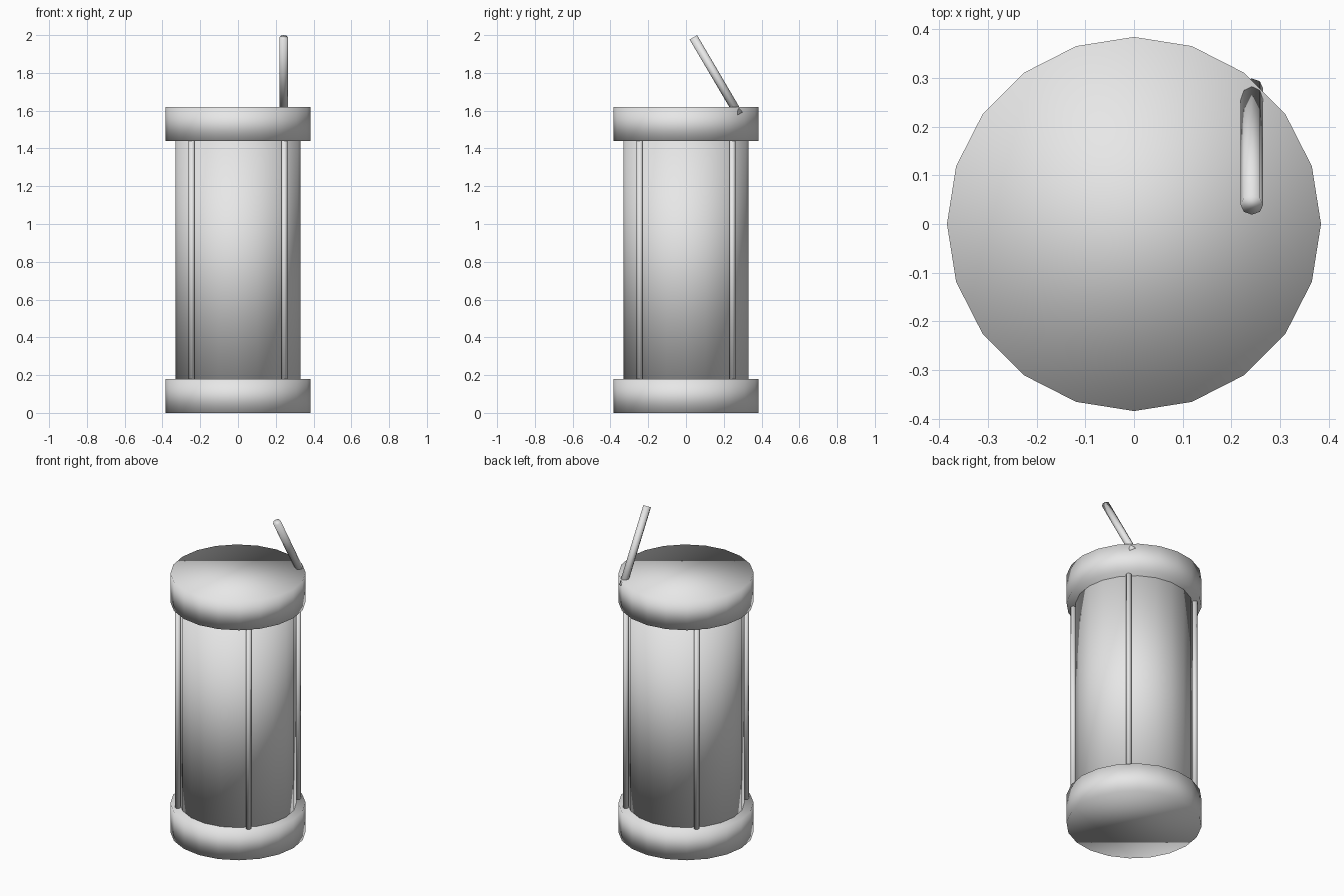
import bpy, math
from mathutils import Vector

if "Cube" in bpy.data.objects:
    bpy.data.objects.remove(bpy.data.objects["Cube"])

grey = bpy.data.materials.new("light_grey")
grey.diffuse_color = (0.8, 0.8, 0.8, 1)
grey.use_nodes = True
grey.node_tree.nodes["Principled BSDF"].inputs["Base Color"].default_value = grey.diffuse_color


def cylinder(name, start, end, radius, sides):
    """Fully smooth-shaded cylinder between two points."""
    a, b = Vector(start), Vector(end)
    axis = b - a
    tilt = (math.atan2(-axis.y, axis.z), 0, 0)
    bpy.ops.mesh.primitive_cylinder_add(
        vertices=sides, radius=radius, depth=axis.length,
        location=(a + b) / 2, rotation=tilt)
    ob = bpy.context.object
    ob.name = name
    ob.data.materials.append(grey)
    bpy.ops.object.shade_smooth()
    return ob


# Main canister and its two wide end caps
cylinder("body", (0, 0, 0.18), (0, 0, 1.44), 0.332, 20)
cylinder("bottom_cap", (0, 0, 0), (0, 0, 0.18), 0.384, 20)
cylinder("top_cap", (0, 0, 1.44), (0, 0, 1.62), 0.384, 20)

# Four thin upright rods on the diagonals
for side_x, sx in (("left", -1), ("right", 1)):
    for side_y, sy in (("front", -1), ("back", 1)):
        cylinder(f"rod_{side_y}_{side_x}", (sx * 0.245, sy * 0.245, 0.18),
                 (sx * 0.245, sy * 0.245, 1.44), 0.016, 8)

# Slanted stick poking out of the top cap
cylinder("slanted_stick", (0.242, 0.279, 1.58), (0.242, 0.039, 1.988), 0.023, 8)
